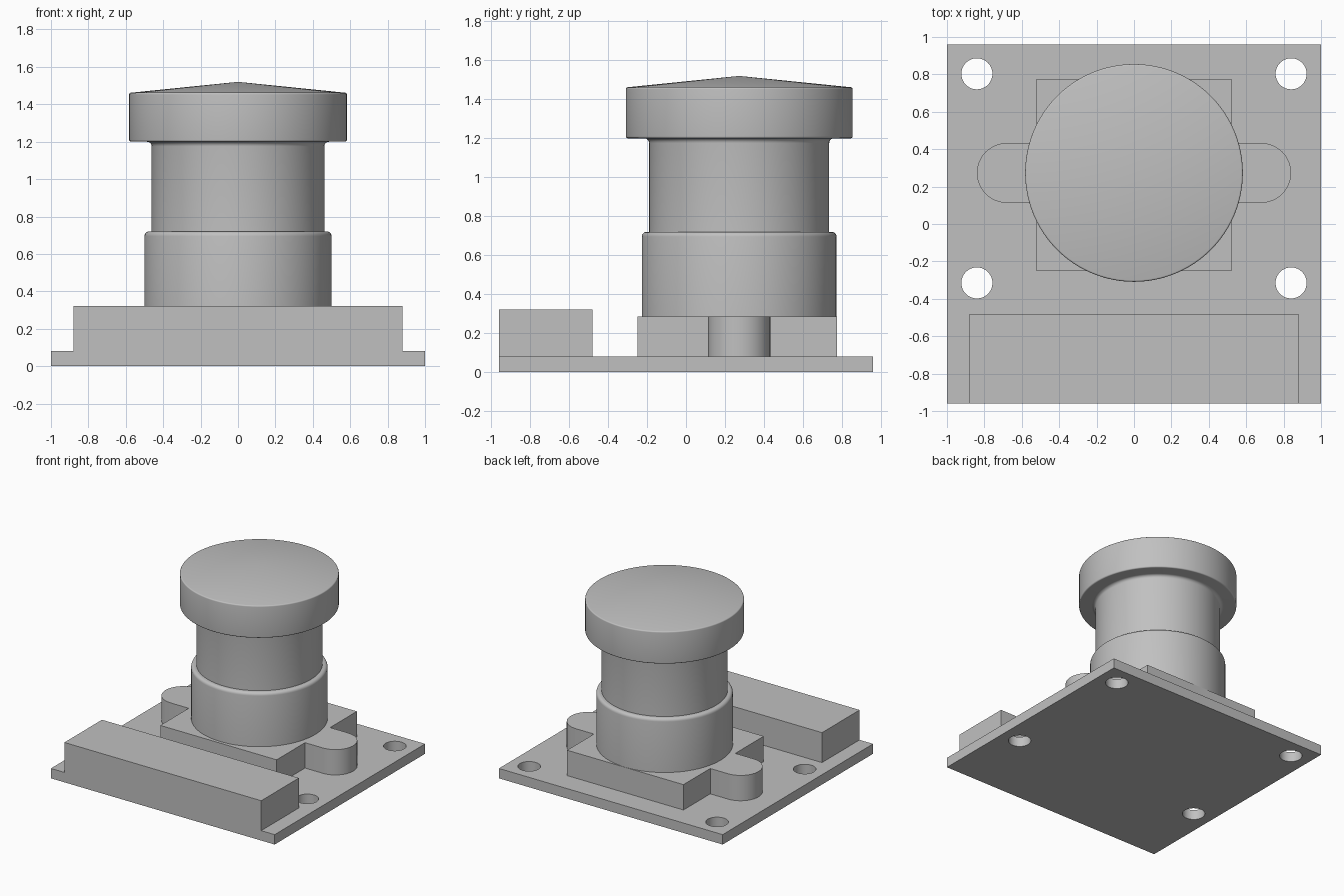
import bpy, bmesh
from math import radians, sin, cos, pi
from mathutils import Matrix

cube = bpy.data.objects.get("Cube")
if cube:
    bpy.data.objects.remove(cube, do_unlink=True)

# Single plain grey
grey = bpy.data.materials.new("plain grey")
grey.use_nodes = True
colour = (0.53, 0.53, 0.53, 1)
grey.diffuse_color = colour
grey.node_tree.nodes["Principled BSDF"].inputs["Base Color"].default_value = colour

LENS_Y = 0.273
PLATE_TOP = 0.08
MOUNT_TOP = 0.285


def finish(name, bm, smooth=False):
    bmesh.ops.recalc_face_normals(bm, faces=bm.faces[:])
    mesh = bpy.data.meshes.new(name)
    bm.to_mesh(mesh)
    bm.free()
    obj = bpy.data.objects.new(name, mesh)
    bpy.context.collection.objects.link(obj)
    mesh.materials.append(grey)
    if smooth:
        shade(obj)
    return obj


def shade(obj):
    bpy.ops.object.select_all(action='DESELECT')
    obj.select_set(True)
    bpy.context.view_layer.objects.active = obj
    bpy.ops.object.shade_smooth_by_angle(angle=radians(35))


def box(name, x, y0, y1, z0, z1):
    """Box symmetric in x."""
    bm = bmesh.new()
    place = Matrix.Translation((0, (y0 + y1) / 2, (z0 + z1) / 2))
    size = Matrix.Diagonal((2 * x, y1 - y0, z1 - z0, 1))
    bmesh.ops.create_cube(bm, size=1, matrix=place @ size)
    return finish(name, bm)


def prism(name, outline, z0, z1):
    """Extrude an outline straight up."""
    bm = bmesh.new()
    face = bm.faces.new([bm.verts.new((x, y, z0)) for x, y in outline])
    grown = bmesh.ops.extrude_face_region(bm, geom=[face], use_keep_orig=True)
    top = [v for v in grown["geom"] if isinstance(v, bmesh.types.BMVert)]
    bmesh.ops.translate(bm, verts=top, vec=(0, 0, z1 - z0))
    return finish(name, bm, smooth=True)


def lathe(name, profile, steps=96):
    """Spin a (radius, height) profile about the lens axis."""
    bm = bmesh.new()
    verts = [bm.verts.new((r, LENS_Y, z)) for r, z in profile]
    edges = [bm.edges.new(pair) for pair in zip(verts, verts[1:])]
    bmesh.ops.spin(bm, geom=verts + edges, cent=(0, LENS_Y, 0), axis=(0, 0, 1),
                   angle=2 * pi, steps=steps, use_duplicate=False)
    bmesh.ops.remove_doubles(bm, verts=bm.verts[:], dist=0.0005)
    return finish(name, bm, smooth=True)


def arc(r, z, radius, start, end, n=5):
    """Rounded corner for a profile, angles in degrees."""
    angles = [radians(start + (end - start) * i / n) for i in range(n + 1)]
    return [(r + radius * cos(a), z + radius * sin(a)) for a in angles]


# Circuit board with four screw holes
board = box("circuit_board", 1, -0.96, 0.96, 0, PLATE_TOP)
bm = bmesh.new()
for x in (-0.84, 0.84):
    for y in (-0.315, 0.803):
        bmesh.ops.create_cone(bm, cap_ends=True, segments=48, radius1=0.083,
                              radius2=0.083, depth=0.5,
                              matrix=Matrix.Translation((x, y, 0)))
cutter = finish("hole_cutter", bm)
cutter.hide_render = True
cut = board.modifiers.new("screw_holes", 'BOOLEAN')
cut.operation = 'DIFFERENCE'
cut.solver = 'EXACT'
cut.object = cutter
bpy.context.view_layer.objects.active = board
bpy.ops.object.modifier_apply(modifier=cut.name)
bpy.data.objects.remove(cutter, do_unlink=True)
shade(board)

# Connector block along the front edge
box("connector_block", 0.88, -0.96, -0.48, PLATE_TOP, 0.322)

# Square lens mount with a rounded ear on each side
box("lens_mount", 0.52, -0.25, 0.775, PLATE_TOP, MOUNT_TOP)
for name, side in (("left_ear", 1), ("right_ear", -1)):
    rounded = arc(0.68, LENS_Y, 0.16, -90, 90, 24)
    outline = [(0.52, LENS_Y - 0.16)] + rounded + [(0.52, LENS_Y + 0.16)]
    prism(name, [(side * x, y) for x, y in outline], PLATE_TOP, MOUNT_TOP)

# Lens: lower barrel, neck and wide head with a shallow cone on top
lathe("lens_barrel",
      [(0, MOUNT_TOP), (0.5, MOUNT_TOP)]
      + arc(0.475, 0.695, 0.025, 0, 90)
      + [(0.462, 0.72), (0.462, 1.175)]
      + arc(0.487, 1.175, 0.025, 180, 90)
      + arc(0.572, 1.21, 0.01, -90, 0)
      + arc(0.572, 1.452, 0.01, 0, 84)
      + [(0, 1.52)])
